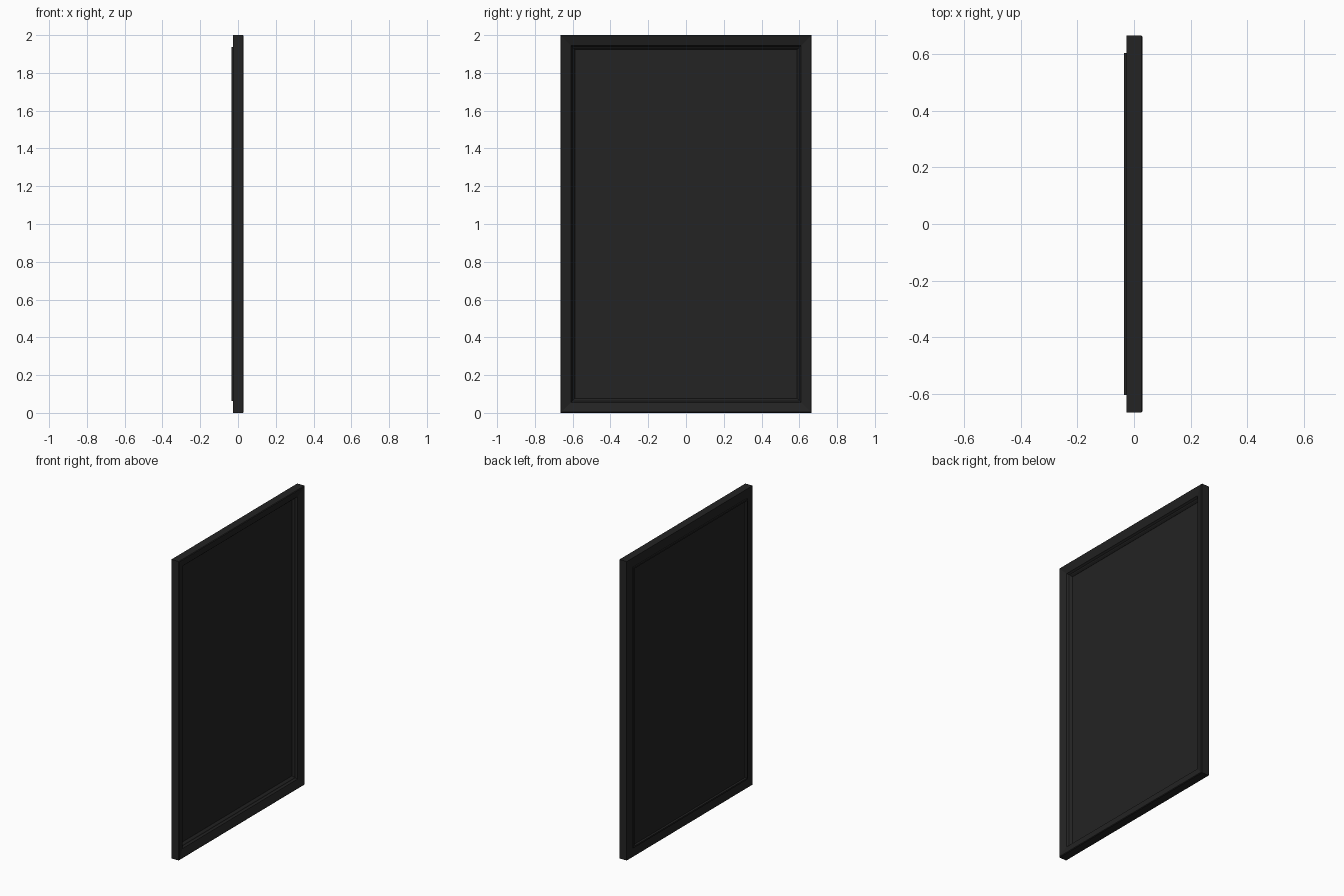
import bpy

if "Cube" in bpy.data.objects:
    bpy.data.objects.remove(bpy.data.objects["Cube"])

HALF_W, HEIGHT = 0.665, 2.0

black = bpy.data.materials.new("soft black")
black.diffuse_color = (0.017, 0.017, 0.017, 1)
black.use_nodes = True
black.node_tree.nodes["Principled BSDF"].inputs["Base Color"].default_value = black.diffuse_color


def ring(inset, x):
    """Four corners of a rectangle, inset from the outer outline."""
    w = HALF_W - inset
    return [(x, -w, inset), (x, w, inset),
            (x, w, HEIGHT - inset), (x, -w, HEIGHT - inset)]


def mitred_frame(name, profile, closed=True):
    """Sweep an (inset, x) profile round the rectangle with mitred corners."""
    verts = [v for p in profile for v in ring(*p)]
    n = len(profile)
    faces = []
    for i in range(n):
        j = (i + 1) % n
        for k in range(4):
            m = (k + 1) % 4
            faces.append((i * 4 + k, i * 4 + m, j * 4 + m, j * 4 + k))
    mesh = bpy.data.meshes.new(name)
    mesh.from_pydata(verts, [], faces)
    mesh.materials.append(black)
    obj = bpy.data.objects.new(name, mesh)
    bpy.context.collection.objects.link(obj)
    bpy.context.view_layer.objects.active = obj
    obj.select_set(True)
    bpy.ops.object.mode_set(mode='EDIT')
    bpy.ops.mesh.select_all(action='SELECT')
    bpy.ops.mesh.normals_make_consistent(inside=False)
    bpy.ops.object.mode_set(mode='OBJECT')
    obj.select_set(False)
    return obj


# outer frame moulding: stepped slope on the front, raised lip on the back
mitred_frame("frame", [
    (0.0, -0.027), (0.0, 0.026), (0.004, 0.030), (0.010, 0.030),
    (0.055, 0.015), (0.063, 0.002), (0.068, 0.0), (0.077, -0.012),
    (0.077, -0.026), (0.072, -0.035), (0.062, -0.035), (0.062, -0.027)])

# thin recessed panel filling the frame
inset = 0.074
bpy.ops.mesh.primitive_cube_add(size=1, location=(-0.0195, 0, HEIGHT / 2))
panel = bpy.context.object
panel.name = "panel"
panel.scale = (0.013, 2 * (HALF_W - inset), HEIGHT - 2 * inset)
panel.data.materials.append(black)
